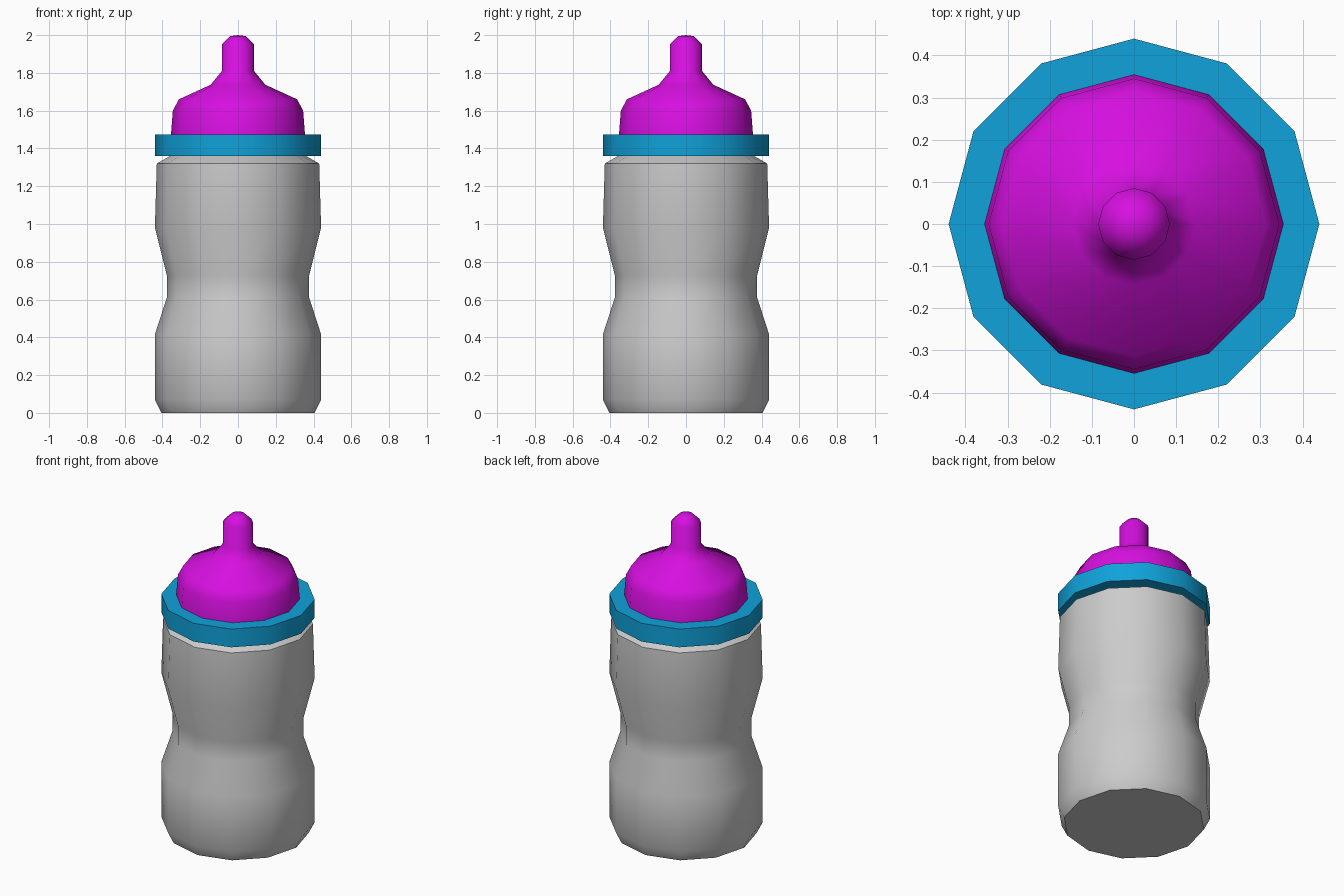
import bpy, bmesh, math

if "Cube" in bpy.data.objects:
    bpy.data.objects.remove(bpy.data.objects["Cube"])

SIDES = 12


def lathe(name, profile, color=None, closed=False):
    """Spin an (r, z) profile about z; radius 0 becomes a single pole."""
    bm = bmesh.new()
    rings = []
    for r, z in profile:
        if r == 0:
            rings.append([bm.verts.new((0, 0, z))] * SIDES)
        else:
            rings.append([bm.verts.new((r * math.cos(a), r * math.sin(a), z))
                          for a in (math.tau * i / SIDES for i in range(SIDES))])
    pairs = list(zip(rings, rings[1:]))
    if closed:
        pairs.append((rings[-1], rings[0]))
    for lo, hi in pairs:
        for i in range(SIDES):
            j = (i + 1) % SIDES
            bm.faces.new(dict.fromkeys((lo[i], lo[j], hi[j], hi[i])))
    bmesh.ops.recalc_face_normals(bm, faces=bm.faces)
    mesh = bpy.data.meshes.new(name)
    bm.to_mesh(mesh)
    bm.free()
    obj = bpy.data.objects.new(name, mesh)
    bpy.context.collection.objects.link(obj)
    if color:
        mat = bpy.data.materials.new(name + "_material")
        mat.diffuse_color = color
        mat.use_nodes = True
        mat.node_tree.nodes["Principled BSDF"].inputs["Base Color"].default_value = mat.diffuse_color
        mesh.materials.append(mat)
    bpy.ops.object.select_all(action='DESELECT')
    obj.select_set(True)
    bpy.context.view_layer.objects.active = obj
    bpy.ops.object.shade_smooth_by_angle(angle=math.radians(50))
    return obj


# Waisted bottle with a neck hidden inside the collar
lathe("bottle_body", [
    (0, 0), (0.405, 0), (0.44, 0.07), (0.44, 0.415), (0.377, 0.61),
    (0.377, 0.73), (0.44, 0.98), (0.43, 1.32), (0.36, 1.36), (0.36, 1.42)])

# Screw collar
lathe("collar", [(0.35, 1.36), (0.44, 1.36), (0.44, 1.475), (0.34, 1.475)],
      (0.005, 0.36, 0.7, 1), closed=True)

# Soft teat with narrow tip
lathe("teat", [
    (0.355, 1.47), (0.345, 1.6), (0.313, 1.66), (0.145, 1.737),
    (0.085, 1.81), (0.085, 1.95), (0.04, 1.995), (0, 2.0)],
      (0.68, 0.005, 0.75, 1))
